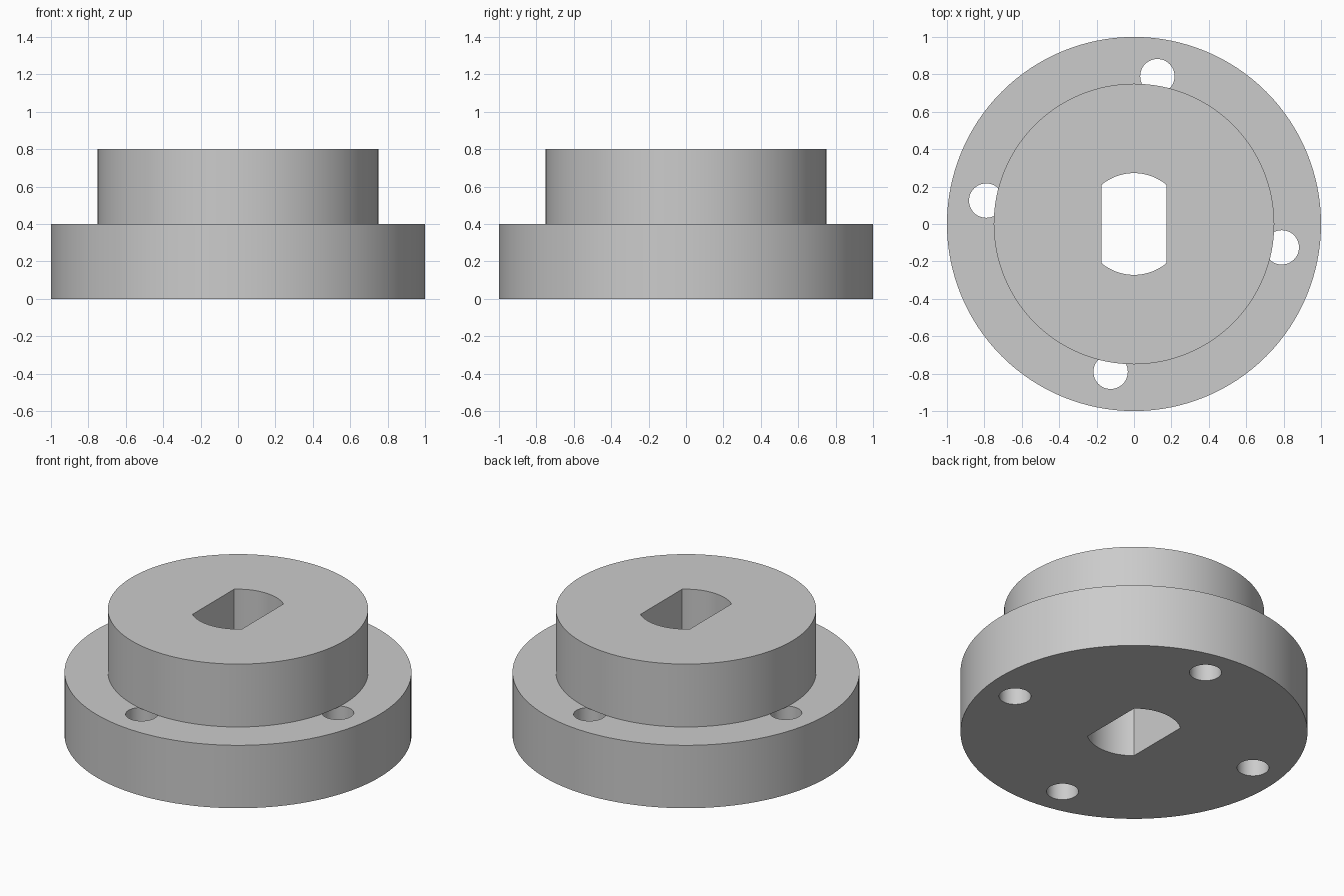
import bpy
import bmesh
import math

cube = bpy.data.objects.get("Cube")
if cube:
    bpy.data.objects.remove(cube, do_unlink=True)

FLANGE_R, HUB_R = 1.0, 0.75
FLANGE_TOP, HUB_TOP = 0.4, 0.8
BORE_R, BORE_HALF = 0.272, 0.174
HOLE_R, HOLE_CIRCLE, HOLE_ANGLE = 0.092, 0.8, math.radians(81)

grey = bpy.data.materials.new("plain grey")
grey.use_nodes = True
colour = (0.6, 0.6, 0.6, 1)
grey.diffuse_color = colour
grey.node_tree.nodes["Principled BSDF"].inputs["Base Color"].default_value = colour


def prism(name, outline, z0, z1):
    """Extrude a closed outline from z0 to z1."""
    bm = bmesh.new()
    face = bm.faces.new([bm.verts.new((x, y, z0)) for x, y in outline])
    top = bmesh.ops.extrude_face_region(bm, geom=[face])["geom"]
    verts = [v for v in top if isinstance(v, bmesh.types.BMVert)]
    bmesh.ops.translate(bm, verts=verts, vec=(0, 0, z1 - z0))
    bmesh.ops.recalc_face_normals(bm, faces=bm.faces)
    mesh = bpy.data.meshes.new(name)
    bm.to_mesh(mesh)
    bm.free()
    mesh.materials.append(grey)
    obj = bpy.data.objects.new(name, mesh)
    bpy.context.collection.objects.link(obj)
    return obj


def arc(radius, start, end, steps, cx=0, cy=0):
    angles = [start + (end - start) * i / steps for i in range(steps + 1)]
    return [(cx + radius * math.cos(a), cy + radius * math.sin(a)) for a in angles]


def circle(radius, steps, cx=0, cy=0):
    return arc(radius, 0, math.tau, steps, cx, cy)[:-1]


def cut(obj, cutters):
    """Drill the cutters out of the part, then shade it."""
    bpy.ops.object.select_all(action="DESELECT")
    bpy.context.view_layer.objects.active = obj
    obj.select_set(True)
    for cutter in cutters:
        mod = obj.modifiers.new("drill", "BOOLEAN")
        mod.operation = "DIFFERENCE"
        mod.solver = "EXACT"
        mod.object = cutter
        bpy.ops.object.modifier_apply(modifier=mod.name)
    bpy.ops.object.shade_smooth_by_angle(angle=math.radians(30))


# Stepped round body
flange = prism("flange", circle(FLANGE_R, 128), 0, FLANGE_TOP)
hub = prism("hub", circle(HUB_R, 128), FLANGE_TOP, HUB_TOP)

# Double-D shaft bore: two arcs joined by straight flats
corner = math.acos(BORE_HALF / BORE_R)
outline = (arc(BORE_R, corner, math.pi - corner, 24)
           + arc(BORE_R, math.pi + corner, math.tau - corner, 24))
bore = prism("bore_cutter", outline, -0.1, HUB_TOP + 0.1)

# Four bolt holes through the flange only
holes = []
for i in range(4):
    a = HOLE_ANGLE + i * math.pi / 2
    centre = (HOLE_CIRCLE * math.cos(a), HOLE_CIRCLE * math.sin(a))
    holes.append(prism("bolt_hole_cutter", circle(HOLE_R, 48, *centre), -0.1, FLANGE_TOP + 0.1))

cut(flange, [bore] + holes)
cut(hub, [bore])
for cutter in [bore] + holes:
    bpy.data.objects.remove(cutter, do_unlink=True)
